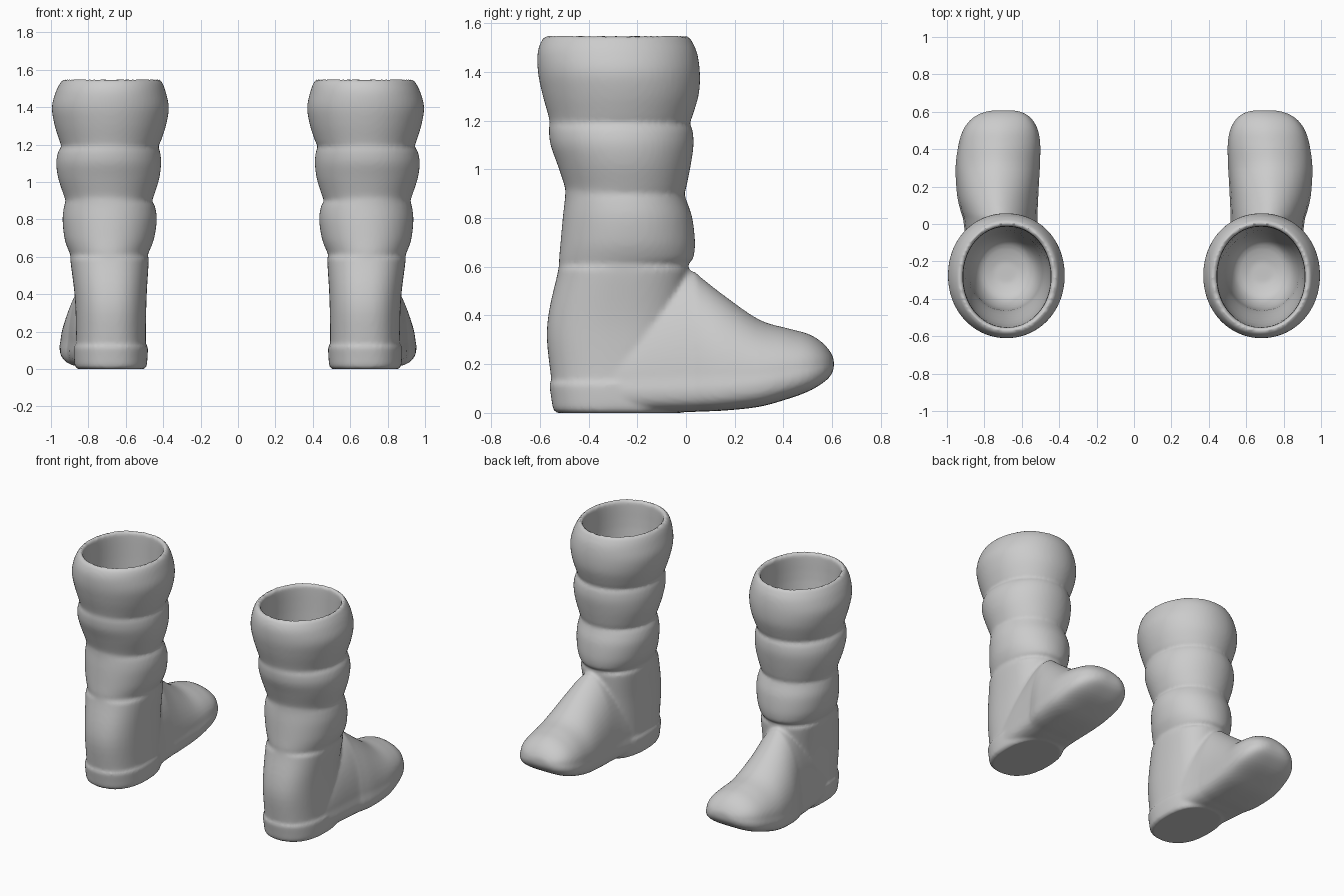
import bpy, bmesh, math

if "Cube" in bpy.data.objects:
    bpy.data.objects.remove(bpy.data.objects["Cube"])

N = 64  # points round each ring

grey = bpy.data.materials.new("plain grey")
grey.diffuse_color = (0.6, 0.6, 0.6, 1)
grey.use_nodes = True
grey.node_tree.nodes["Principled BSDF"].inputs["Base Color"].default_value = grey.diffuse_color

# Shaft outline: z, x min, x max, y back, y front
OUTER = [
    (0.0, .50, .86, -.53, -.02), (.015, .489, .872, -.545, -.01),
    (.06, .484, .877, -.553, 0), (.12, .482, .877, -.561, 0),
    (.13, .492, .867, -.553, 0), (.30, .491, .868, -.571, 0),
    (.42, .487, .876, -.562, .0), (.57, .478, .895, -.528, .01),
    (.615, .481, .897, -.521, .012), (.635, .472, .907, -.521, .03),
    (.70, .448, .928, -.515, .037), (.80, .434, .938, -.506, .026),
    (.87, .444, .930, -.498, .003), (.90, .459, .923, -.496, -.006),
    (.93, .448, .932, -.498, .002), (1.02, .421, .961, -.528, .02),
    (1.10, .411, .972, -.556, .031), (1.16, .416, .962, -.563, .027),
    (1.19, .426, .945, -.560, .016), (1.22, .412, .955, -.565, .027),
    (1.31, .383, .982, -.590, .053), (1.40, .370, .995, -.608, .057),
    (1.48, .386, .975, -.609, .045), (1.53, .404, .950, -.592, .022),
    (1.55, .422, .934, -.572, .006)]
# Hollow inside, going down from the rim
INNER = [
    (1.545, .434, .923, -.560, -.004), (1.52, .444, .914, -.553, -.012),
    (1.3, .450, .910, -.535, -.02), (1.0, .480, .890, -.47, -.04),
    (.80, .50, .87, -.45, -.06), (.69, .54, .83, -.40, -.10),
    (.65, .62, .75, -.32, -.20)]
# Foot sections: y, x min, x max, z bottom, z sole edge, z top
FOOT = [
    (-.40, .50, .86, .003, .12, .30), (-.20, .497, .888, .0, .122, .50),
    (-.05, .512, .905, .002, .125, .575), (.03, .516, .915, .004, .128, .580),
    (.06, .515, .925, .006, .13, .558), (.15, .511, .946, .009, .135, .487),
    (.30, .503, .955, .025, .15, .383), (.42, .500, .940, .058, .17, .347),
    (.50, .512, .916, .087, .185, .325), (.555, .540, .877, .118, .195, .293),
    (.590, .580, .825, .148, .20, .255), (.607, .630, .765, .18, .204, .222)]


def refine(rows, steps=4):
    """Smooth curve through the rows (Catmull-Rom)."""
    out = []
    for i in range(len(rows) - 1):
        p0, p1 = rows[max(i - 1, 0)], rows[i]
        p2, p3 = rows[i + 1], rows[min(i + 2, len(rows) - 1)]
        for k in range(steps):
            t = k / steps
            out.append([.5 * (2 * b + (c - a) * t + (2 * a - 5 * b + 4 * c - d) * t * t
                              + (3 * b - a - 3 * c + d) * t ** 3)
                        for a, b, c, d in zip(p0, p1, p2, p3)])
    return out + [list(rows[-1])]


def power(v, e):
    return math.copysign(abs(v) ** e, v)


def shaft_ring(row):
    z, x0, x1, y0, y1 = row
    e = .85 if z < .6 else .97
    return [((x0 + x1) / 2 + (x1 - x0) / 2 * power(math.cos(a), e),
             (y0 + y1) / 2 + (y1 - y0) / 2 * power(math.sin(a), e), z)
            for a in (2 * math.pi * i / N for i in range(N))]


def foot_ring(row):
    y, x0, x1, zb, zw, zt = row
    pts = []
    for i in range(N):
        a = 2 * math.pi * (i + .5) / N
        c, s = math.cos(a), math.sin(a)
        if s > 0:   # domed upper, set in slightly from the sole edge
            w, z = ((x1 - x0) / 2 - .007) * power(c, 1.12), zw + (zt - zw) * s
        else:       # boxy sole
            w, z = (x1 - x0) / 2 * power(c, .6), zw - (zw - zb) * abs(s) ** .5
        pts.append(((x0 + x1) / 2 + w, y, z))
    return pts


def loft(name, rings):
    bm = bmesh.new()
    vs = [[bm.verts.new(p) for p in r] for r in rings]
    for a, b in zip(vs, vs[1:]):
        for i in range(N):
            j = (i + 1) % N
            bm.faces.new((a[i], a[j], b[j], b[i]))
    bm.faces.new(vs[0][::-1])
    bm.faces.new(vs[-1])
    bmesh.ops.recalc_face_normals(bm, faces=bm.faces)
    me = bpy.data.meshes.new(name)
    bm.to_mesh(me)
    bm.free()
    ob = bpy.data.objects.new(name, me)
    bpy.context.collection.objects.link(ob)
    return ob


# Right boot: shaft and foot joined, then blended into one skin
boot = loft("boot_right", [shaft_ring(r) for r in refine(OUTER) + refine(INNER)])
foot = loft("foot", [foot_ring(r) for r in refine(FOOT)])
join = boot.modifiers.new("join", 'BOOLEAN')
join.operation, join.solver, join.object = 'UNION', 'EXACT', foot
skin = boot.modifiers.new("skin", 'REMESH')
skin.mode, skin.voxel_size = 'VOXEL', .012
soft = boot.modifiers.new("soften", 'SMOOTH')
soft.factor, soft.iterations = .5, 3

mesh = bpy.data.meshes.new_from_object(boot.evaluated_get(bpy.context.evaluated_depsgraph_get()))
boot.modifiers.clear()
boot.data = mesh
bpy.data.objects.remove(foot)
mesh.materials.clear()
mesh.materials.append(grey)
mesh.shade_smooth()

# Left boot: mirrored copy
left = mesh.copy()
bm = bmesh.new()
bm.from_mesh(left)
for v in bm.verts:
    v.co.x *= -1
bmesh.ops.reverse_faces(bm, faces=bm.faces)
bm.to_mesh(left)
bm.free()
bpy.context.collection.objects.link(bpy.data.objects.new("boot_left", left))
